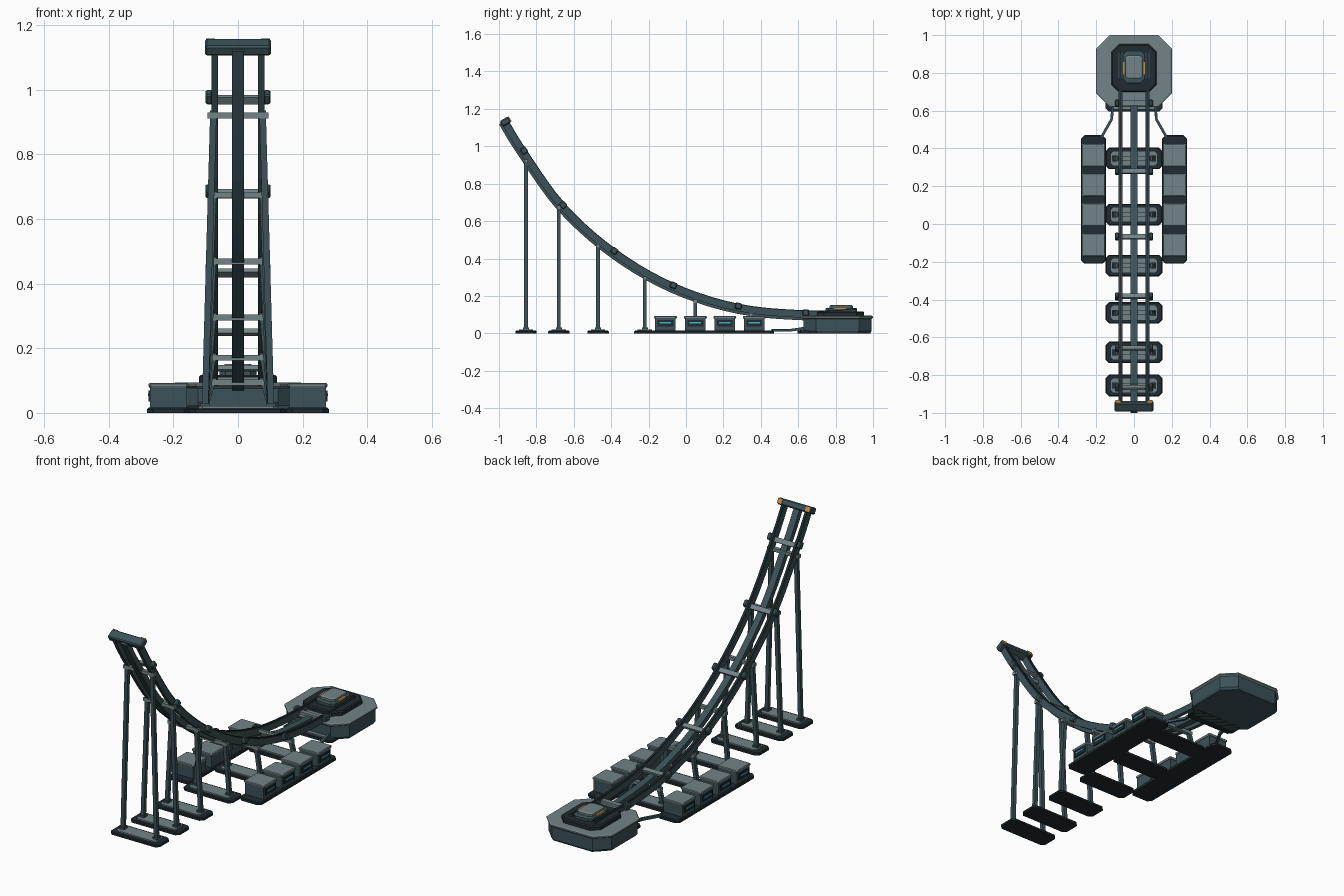
import bpy, bmesh, math
from mathutils import Vector, Matrix

if "Cube" in bpy.data.objects:
    bpy.data.objects.remove(bpy.data.objects["Cube"])


def material(name, rgb):
    m = bpy.data.materials.new(name)
    m.diffuse_color = (*rgb, 1)
    m.use_nodes = True
    m.node_tree.nodes["Principled BSDF"].inputs["Base Color"].default_value = m.diffuse_color
    return m


SLATE = material("slate", (0.045, 0.085, 0.10))
LIGHT = material("light_grey", (0.17, 0.23, 0.245))
DARK = material("dark", (0.014, 0.024, 0.03))
CYAN = material("cyan", (0.06, 0.45, 0.60))
GOLD = material("gold", (0.50, 0.27, 0.06))


def finish(name, bm, mat):
    bmesh.ops.recalc_face_normals(bm, faces=bm.faces)
    me = bpy.data.meshes.new(name)
    bm.to_mesh(me)
    bm.free()
    me.materials.append(mat)
    ob = bpy.data.objects.new(name, me)
    bpy.context.collection.objects.link(ob)
    return ob


def box(name, center, size, mat, tilt=0.0, bevel=0.0):
    bm = bmesh.new()
    bmesh.ops.create_cube(bm, size=1)
    bmesh.ops.scale(bm, vec=size, verts=bm.verts)
    if bevel:
        bmesh.ops.bevel(bm, geom=bm.edges[:], offset=bevel, segments=1, affect='EDGES')
    bmesh.ops.transform(bm, matrix=Matrix.Translation(center) @ Matrix.Rotation(tilt, 4, 'X'),
                        verts=bm.verts)
    return finish(name, bm, mat)


def loft(name, rings, mat):
    """Skin closed rings of equal length and cap both ends."""
    bm = bmesh.new()
    vs = [[bm.verts.new(p) for p in r] for r in rings]
    n = len(vs[0])
    for a, b in zip(vs, vs[1:]):
        for i in range(n):
            bm.faces.new((a[i], a[(i + 1) % n], b[(i + 1) % n], b[i]))
    bm.faces.new(vs[0])
    bm.faces.new(vs[-1])
    return finish(name, bm, mat)


def slab(name, x, y, hx, hy, cut, layers, mat):
    """Chamfer-cornered plate; layers are (z, inset) pairs."""
    rings = []
    for z, inset in layers:
        a, b = hx - inset, hy - inset
        c = cut
        pts = [(a, -b + c), (a, b - c), (a - c, b), (-a + c, b),
               (-a, b - c), (-a, -b + c), (-a + c, -b), (a - c, -b)]
        rings.append([(x + px, y + py, z) for px, py in pts])
    return loft(name, rings, mat)


def beam(name, p, q, w, mat):
    p, q = Vector(p), Vector(q)
    d = (q - p).normalized()
    side = d.cross(Vector((0, 1, 0) if abs(d.z) > 0.7 else (0, 0, 1))).normalized() * w / 2
    up = d.cross(side).normalized() * w / 2
    return loft(name, [[e + side + up, e + side - up, e - side - up, e - side + up]
                       for e in (p, q)], mat)


# Track path in the side plane, as (y, z)
KEYS = [(-1.07, 1.315), (-0.967, 1.137), (-0.866, 0.973), (-0.657, 0.682), (-0.383, 0.437),
        (-0.067, 0.253), (0.28, 0.142), (0.64, 0.107), (0.91, 0.113), (1.1, 0.12)]
path = []
for i in range(1, len(KEYS) - 2):
    p0, p1, p2, p3 = [Vector(k) for k in KEYS[i - 1:i + 3]]
    for s in range(5):
        t = s / 5
        path.append(0.5 * (2 * p1 + (p2 - p0) * t + (2 * p0 - 5 * p1 + 4 * p2 - p3) * t * t
                           + (3 * p1 - p0 - 3 * p2 + p3) * t ** 3))
path.append(Vector(KEYS[-2]))


def at(y):
    """Height and slope angle of the track at y."""
    for a, b in zip(path, path[1:]):
        if a.x <= y <= b.x:
            f = (y - a.x) / (b.x - a.x)
            return a.y + (b.y - a.y) * f, math.atan2(b.y - a.y, b.x - a.x)
    return path[-1].y, 0.0


def sweep(name, x, hw, lo, hi, y_end, mat):
    rings = []
    for i, p in enumerate(path):
        if p.x > y_end:
            break
        d = (path[min(i + 1, len(path) - 1)] - path[max(i - 1, 0)]).normalized()
        n = Vector((-d.y, d.x))
        rings.append([(x + sx, p.x + n.x * o, p.y + n.y * o)
                      for sx, o in ((-hw, lo), (hw, lo), (hw, hi), (-hw, hi))])
    return loft(name, rings, mat)


# Rails and central spine
for s in (-1, 1):
    sweep("rail", s * 0.072, 0.010, -0.024, 0.011, 0.95, SLATE)
    sweep("rail_cap", s * 0.072, 0.006, 0.011, 0.016, 0.95, DARK)
sweep("center_spine", 0, 0.018, -0.038, -0.008, 0.66, SLATE)

# Track ties with end clamps
for y in (-0.866, -0.657, -0.383, -0.067, 0.28, 0.64):
    z, a = at(y)
    box("track_tie", (0, y, z - 0.004), (0.19, 0.026, 0.014), LIGHT, a)
    for s in (-1, 1):
        box("tie_clamp", (s * 0.09, y, z + 0.004), (0.022, 0.036, 0.034), SLATE, a, 0.005)

# Launch-end cap with gold corner lights
z, a = at(-0.964)
box("end_cap", (0, -0.965, z), (0.205, 0.035, 0.052), SLATE, a, 0.006)
n = Vector((0, -math.sin(a), math.cos(a)))
for s in (-1, 1):
    box("end_light", Vector((s * 0.085, -0.965, z)) + n * 0.019, (0.028, 0.028, 0.02), GOLD, a)

# Support trestles: foot pad, two leaning legs, crossbar
for y in (-0.855, -0.68, -0.47, -0.22, 0.05, 0.347):
    top = at(y)[0] - 0.036
    slab("foot_pad", 0, y, 0.15, 0.057, 0.018, [(0, 0), (0.010, 0), (0.014, 0.004)], DARK)
    slab("foot_plate", 0, y, 0.122, 0.038, 0.012, [(0.012, 0), (0.021, 0)], LIGHT)
    box("trestle_crossbar", (0, y, top), (0.19, 0.022, 0.018), LIGHT)
    for s in (-1, 1):
        beam("trestle_leg", (s * 0.102, y, 0.018), (s * 0.076, y, top + 0.015), 0.02, SLATE)
        box("leg_shoe", (s * 0.102, y, 0.025), (0.03, 0.032, 0.012), SLATE)
slab("front_foot_pad", 0, 0.645, 0.15, 0.05, 0.018, [(0, 0), (0.014, 0)], DARK)
slab("front_foot_plate", 0, 0.645, 0.122, 0.036, 0.012, [(0.012, 0), (0.021, 0)], LIGHT)

# Power banks on both sides
for s in (-1, 1):
    slab("bank_plate", s * 0.215, 0.13, 0.066, 0.34, 0.018, [(0, 0), (0.012, 0), (0.016, 0.004)], DARK)
    for y in (-0.11, 0.05, 0.207, 0.365):
        box("bank_box", (s * 0.215, y, 0.048), (0.114, 0.110, 0.068), SLATE)
        slab("bank_lid", s * 0.215, y, 0.062, 0.061, 0.006,
             [(0.078, 0.003), (0.083, 0), (0.089, 0), (0.092, 0.004)], LIGHT)
        box("bank_panel", (s * 0.273, y, 0.053), (0.008, 0.085, 0.034), DARK)
        box("bank_light", (s * 0.277, y, 0.056), (0.004, 0.062, 0.007), CYAN)
    # Cable to the base
    pts = [(s * 0.172, 0.46, 0.016), (s * 0.118, 0.555, 0.016), (s * 0.112, 0.65, 0.03)]
    for p, q in zip(pts, pts[1:]):
        beam("power_cable", p, q, 0.014, SLATE)

# Terminal base: octagon body, lip, deck and hub
slab("base_body", 0, 0.81, 0.192, 0.182, 0.068, [(0, 0.006), (0.012, 0), (0.08, 0)], SLATE)
slab("base_lip", 0, 0.81, 0.20, 0.19, 0.07, [(0.076, 0.008), (0.083, 0), (0.09, 0), (0.094, 0.006)], LIGHT)
slab("base_deck", 0, 0.825, 0.12, 0.127, 0.04, [(0.09, 0), (0.112, 0), (0.118, 0.006)], DARK)
slab("hub_step", 0, 0.83, 0.058, 0.085, 0.02, [(0.116, 0), (0.132, 0), (0.136, 0.006)], SLATE)
slab("hub_top", 0, 0.83, 0.046, 0.062, 0.012, [(0.13, 0), (0.147, 0), (0.152, 0.008)], LIGHT)
for s in (-1, 1):
    box("hub_light", (s * 0.056, 0.825, 0.135), (0.012, 0.065, 0.01), GOLD)
